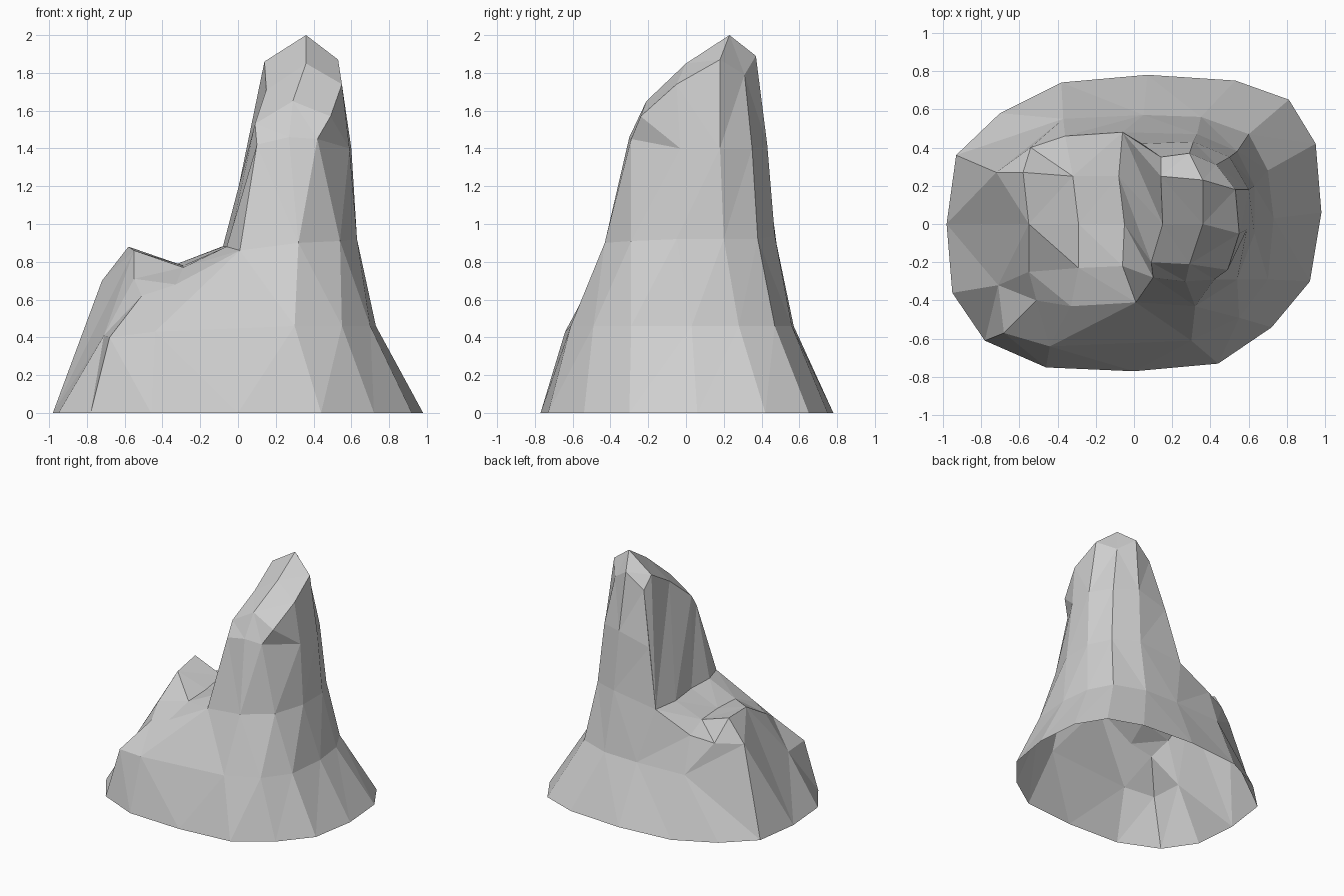
import bpy
import bmesh
from mathutils import Vector

if "Cube" in bpy.data.objects:
    bpy.data.objects.remove(bpy.data.objects["Cube"], do_unlink=True)

stone = bpy.data.materials.new("stone_grey")
stone.use_nodes = True
stone.diffuse_color = (0.62, 0.62, 0.62, 1)
stone.node_tree.nodes["Principled BSDF"].inputs["Base Color"].default_value = stone.diffuse_color

bm = bmesh.new()


def chain(*points):
    """Turn section points, given in hundredths, into mesh vertices."""
    return [bm.verts.new(Vector(p).to_3d() * 0.01) for p in points]


def stitch(a, b, closed=False):
    """Join two chains with triangles, always taking the shorter diagonal."""
    if closed:
        a, b = a + a[:1], b + b[:1]
    i = j = 0
    while i < len(a) - 1 or j < len(b) - 1:
        if j == len(b) - 1:
            step_a = True
        elif i == len(a) - 1:
            step_a = False
        else:
            step_a = (a[i + 1].co - b[j].co).length < (a[i].co - b[j + 1].co).length
        if step_a:
            corners = (a[i], a[i + 1], b[j])
            i += 1
        else:
            corners = (a[i], b[j + 1], b[j])
            j += 1
        if len(set(corners)) == 3:
            bm.faces.new(corners)


# Foot outline on the ground, counterclockwise from the front right corner
foot = chain((-78, -61), (-46, -75), (0, -77), (44, -73), (72, -54), (92, -30),
             (98, 6), (95, 42), (81, 65), (53, 75), (7, 78), (-38, 74),
             (-70, 58), (-93, 36), (-98, 0), (-95, -36))

# Low ledge: outer edge, valley and foot of the cliff, front to back
ledge_edge = chain((-51, -40, 62), (-55, -25, 71), (-55, 0, 86), (-58, 27, 88), (-54, 40, 71))
valley = chain((-33, -43, 68), (-29, -23, 77), (-29, 0, 78), (-32, 25, 79), (-36, 46, 75))
cliff_foot = chain((1, -41, 86), (-6, -22, 88), (-5, 0, 88), (-8, 25, 88), (-6, 48, 89))

# Shoulder where the flared skirt meets the steeper walls
shoulder = chain((-68, -57, 40), (-44, -64, 43), (30, -61, 46), (55, -49, 46),
                 (70, -29, 46), (73, 3, 46), (70, 28, 46), (60, 47, 46),
                 (35, 56, 46), (5, 57, 46), (-37, 55, 46), (-72, 27, 70))
shoulder += [ledge_edge[2]] + chain((-71, -32, 41))

# Spire sections: waist and neck, from the cliff round the front to the back
waist = chain((32, -43, 90), (54, -29, 91), (63, -5, 92), (63, 20, 92), (54, 38, 92), (33, 47, 94))
waist = [cliff_foot[0]] + waist + [cliff_foot[-1]]
neck = chain((10, -28, 142), (27, -30, 146), (42, -29, 145), (59, -3, 140),
             (60, 18, 140), (50, 35, 140), (31, 43, 142), (4, 42, 135))

# Spire crown: three lines running front to back
crown_right = chain((9, -20, 153), (15, 0, 171), (14, 25, 186), (14, 35, 177))
crown_ridge = chain((29, -21, 165), (36, 0, 185), (36, 23, 200), (29, 37, 189))
crown_left = chain((49, -24, 157), (55, -5, 174), (53, 18, 187), (43, 31, 179))
crown_rim = [crown_right[0], crown_ridge[0]] + crown_left + [crown_ridge[-1], crown_right[-1]]

# Skirt and lower walls
wall_top = ledge_edge[:1] + valley[:1] + waist + valley[-1:] + ledge_edge[:0:-1]
stitch(foot, shoulder, closed=True)
stitch(shoulder, wall_top, closed=True)

# Ledge surface
stitch(ledge_edge, valley)
stitch(valley, cliff_foot)

# Spire walls, the cliff above the ledge, and the crown
stitch(waist, neck)
stitch(neck, crown_rim)
stitch(cliff_foot, neck[:1] + crown_right + neck[-1:])
stitch(crown_right, crown_ridge)
stitch(crown_ridge, crown_left)

# Face everything outward; the underside stays open
bmesh.ops.recalc_face_normals(bm, faces=bm.faces)
if bm.calc_volume(signed=True) < 0:
    bmesh.ops.reverse_faces(bm, faces=bm.faces)

mesh = bpy.data.meshes.new("rock_outcrop")
bm.to_mesh(mesh)
bm.free()
mesh.materials.append(stone)
rock = bpy.data.objects.new("rock_outcrop", mesh)
bpy.context.collection.objects.link(rock)
